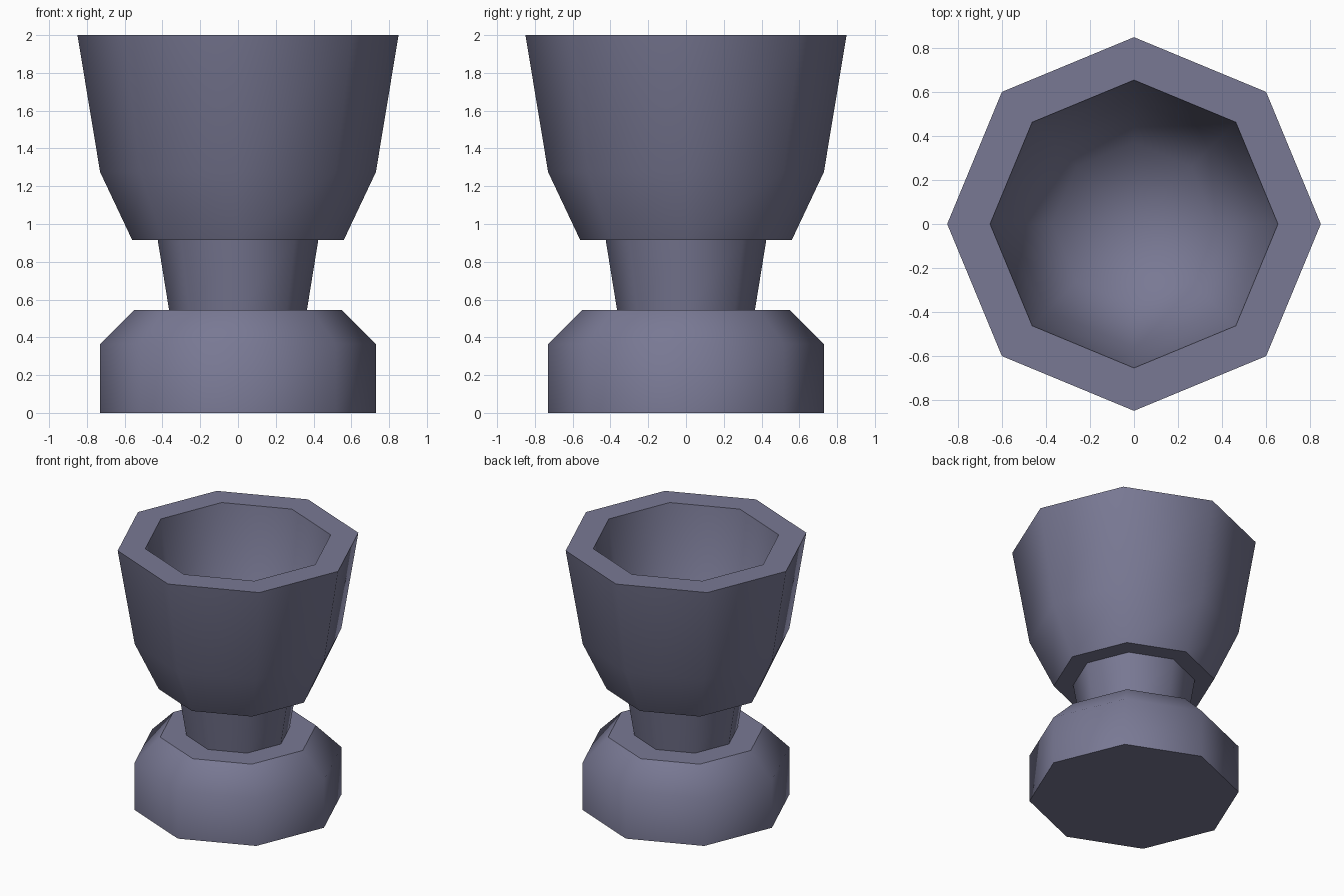
import bpy, bmesh, math

if "Cube" in bpy.data.objects:
    bpy.data.objects.remove(bpy.data.objects["Cube"])

SIDES = 8
SHARP = math.radians(46)   # octagon corners stay smooth, rims stay crisp

mat = bpy.data.materials.new("slate grey")
mat.diffuse_color = (0.19, 0.19, 0.295, 1)
mat.use_nodes = True
mat.node_tree.nodes["Principled BSDF"].inputs["Base Color"].default_value = mat.diffuse_color


def lathe(name, profile):
    """Spin an (r, z) profile, listed from outside-bottom upward, into 8 sides."""
    bm = bmesh.new()
    rings = []
    for r, z in profile:
        if r == 0:
            rings.append([bm.verts.new((0, 0, z))] * SIDES)
        else:
            rings.append([bm.verts.new((r * math.cos(math.tau * i / SIDES),
                                        r * math.sin(math.tau * i / SIDES), z))
                          for i in range(SIDES)])
    for a, b in zip(rings, rings[1:]):
        for i in range(SIDES):
            j = (i + 1) % SIDES
            bm.faces.new(list(dict.fromkeys((a[i], a[j], b[j], b[i]))))
    bm.normal_update()
    for f in bm.faces:
        f.smooth = True
    for e in bm.edges:
        e.smooth = len(e.link_faces) == 2 and e.calc_face_angle() < SHARP
    mesh = bpy.data.meshes.new(name)
    bm.to_mesh(mesh)
    bm.free()
    mesh.materials.append(mat)
    obj = bpy.data.objects.new(name, mesh)
    bpy.context.collection.objects.link(obj)
    return obj


# Chunky foot with chamfered shoulder
lathe("base", [(0, 0), (0.73, 0), (0.73, 0.365), (0.55, 0.545), (0.365, 0.545)])
# Flared stem
lathe("stem", [(0.365, 0.545), (0.425, 0.915)])
# Thick-walled cup with rounded hollow
lathe("cup", [(0.425, 0.915), (0.56, 0.915), (0.73, 1.275), (0.85, 2.0),
              (0.655, 2.0), (0.56, 1.36), (0.37, 1.06), (0, 0.97)])
